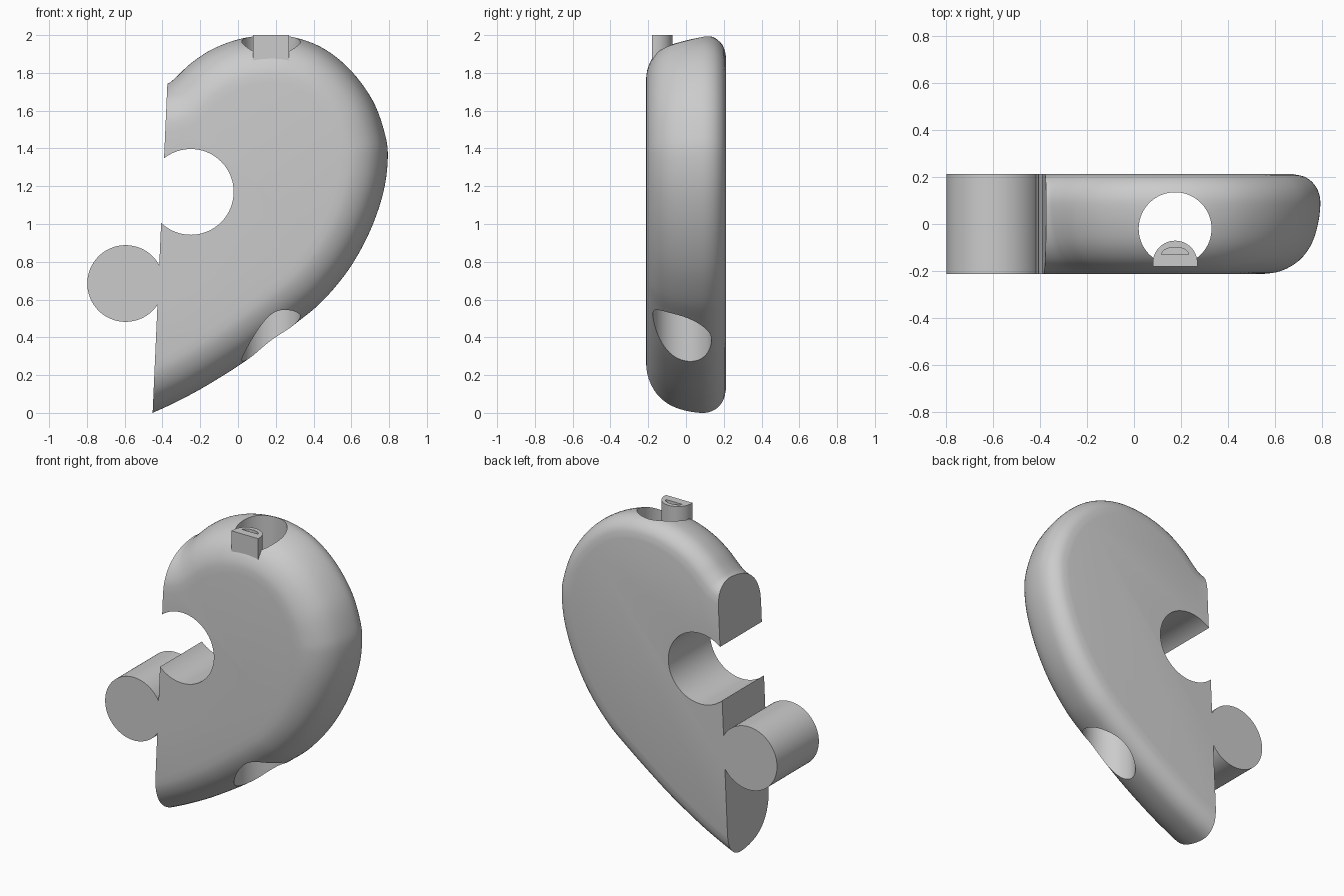
import bpy, bmesh, math
from mathutils import Vector

if "Cube" in bpy.data.objects:
    bpy.data.objects.remove(bpy.data.objects["Cube"])

grey = bpy.data.materials.new("plain grey")
grey.diffuse_color = (0.6, 0.6, 0.6, 1)
grey.use_nodes = True
grey.node_tree.nodes["Principled BSDF"].inputs["Base Color"].default_value = grey.diffuse_color


def make(name, bm):
    bmesh.ops.recalc_face_normals(bm, faces=bm.faces)
    if bm.calc_volume(signed=True) < 0:
        bmesh.ops.reverse_faces(bm, faces=bm.faces)
    mesh = bpy.data.meshes.new(name)
    bm.to_mesh(mesh)
    bm.free()
    ob = bpy.data.objects.new(name, mesh)
    bpy.context.collection.objects.link(ob)
    mesh.materials.append(grey)
    return ob


def prism(name, pts, place, depth):
    """Solid between a flat outline and its shifted copy; place maps 2D points into space."""
    bm = bmesh.new()
    a = [bm.verts.new(place(*p)) for p in pts]
    b = [bm.verts.new(v.co + Vector(depth)) for v in a]
    bm.faces.new(a)
    bm.faces.new(b[::-1])
    for i in range(len(a)):
        bm.faces.new((a[i - 1], a[i], b[i], b[i - 1]))
    return make(name, bm)


def arc(cx, cy, r, a0=0, a1=360, n=96):
    full = abs(a1 - a0) == 360
    return [(cx + r * math.cos(math.radians(a0 + (a1 - a0) * i / n)),
             cy + r * math.sin(math.radians(a0 + (a1 - a0) * i / n))) for i in range(n if full else n + 1)]


def boolean(target, tool, op):
    m = target.modifiers.new(op.lower(), 'BOOLEAN')
    m.operation, m.object, m.solver = op, tool, 'EXACT'
    bpy.context.view_layer.objects.active = target
    bpy.ops.object.modifier_apply(modifier=m.name)
    bpy.data.objects.remove(tool)


def smooth_path(ctrl, steps):
    """Catmull-Rom curve through the control points."""
    p = [Vector(c) for c in ctrl]
    p = [2 * p[0] - p[1]] + p + [2 * p[-1] - p[-2]]
    out = []
    for i in range(1, len(p) - 2):
        a, b, c, d = p[i - 1:i + 3]
        for k in range(steps):
            t = k / steps
            out.append(0.5 * (2 * b + (c - a) * t + (2 * a - 5 * b + 4 * c - d) * t * t
                              + (3 * b - a - 3 * c + d) * t ** 3))
    return out + [p[-2]]


# Heart lobe outline (x, z), run past the cut on the left
outline = smooth_path([
    (-0.7, 1.735), (-0.55, 1.735), (-0.44, 1.736), (-0.375, 1.742), (-0.33, 1.775), (-0.25, 1.85),
    (-0.14, 1.923), (0, 1.977), (0.16, 2.0), (0.31, 1.985), (0.46, 1.925), (0.6, 1.81),
    (0.715, 1.65), (0.777, 1.48), (0.793, 1.35), (0.77, 1.17), (0.7, 0.965), (0.59, 0.765),
    (0.45, 0.595), (0.32, 0.485), (0.17, 0.37), (0, 0.248), (-0.2, 0.125), (-0.35, 0.047),
    (-0.452, 0.0), (-0.6, -0.07), (-0.8, -0.165)], 5)
# Rim section: (y, inset from the outline), soft in front and tighter behind
section = smooth_path([(-0.213, 0.25), (-0.205, 0.185), (-0.18, 0.125), (-0.14, 0.075), (-0.08, 0.035),
                       (0.0, 0.010), (0.08, 0.0), (0.13, 0.006), (0.17, 0.027), (0.2, 0.065),
                       (0.213, 0.12)], 3)

bm = bmesh.new()
rows = []
n = len(outline)
for i, p in enumerate(outline):
    t = (outline[min(i + 1, n - 1)] - outline[max(i - 1, 0)]).normalized()
    rows.append([bm.verts.new((p.x + t.y * d, y, p.y - t.x * d)) for y, d in section])
for a, b in zip(rows, rows[1:]):
    for j in range(len(section) - 1):
        bm.faces.new((a[j], a[j + 1], b[j + 1], b[j]))
bm.faces.new([r[0] for r in rows])
bm.faces.new([r[-1] for r in rows])

# Straight cut on the left side, closed with one flat face
bmesh.ops.bisect_plane(bm, geom=bm.verts[:] + bm.edges[:] + bm.faces[:], dist=1e-6,
                       plane_co=(-0.452, 0, 0), plane_no=(-1.74, 0, 0.078), clear_outer=True)
bmesh.ops.holes_fill(bm, edges=[e for e in bm.edges if e.is_boundary], sides=0)
half_heart = make("half_heart", bm)

# Round socket and matching knob
boolean(half_heart, prism("socket", arc(-0.25, 1.17, 0.227), lambda x, z: (x, -0.5, z), (0, 1, 0)), 'DIFFERENCE')
boolean(half_heart, prism("knob", arc(-0.595, 0.685, 0.203), lambda x, z: (x, -0.213, z), (0, 0.426, 0)), 'UNION')

# Vertical bore for a cord
boolean(half_heart, prism("bore", arc(0.175, -0.02, 0.155), lambda x, y: (x, y, -0.5), (0, 0, 3)), 'DIFFERENCE')

# Half-round tab in the mouth of the bore, with a shallow slot
tab = prism("tab", [(0.08, -0.18), (0.27, -0.18)] + arc(0.175, -0.166, 0.095, 0, 180, 32),
            lambda x, y: (x, y, 1.80), (0, 0, 0.2))
slot = prism("slot", [(0.175 + 0.057 * c, -0.129 + 0.03 * s) for c, s in arc(0, 0, 1, 0, 180, 24)],
             lambda x, y: (x, y, 1.96), (0, 0, 0.2))
boolean(tab, slot, 'DIFFERENCE')

for ob in (half_heart, tab):
    bpy.ops.object.select_all(action='DESELECT')
    ob.select_set(True)
    bpy.context.view_layer.objects.active = ob
    bpy.ops.object.shade_smooth_by_angle(angle=math.radians(30))
